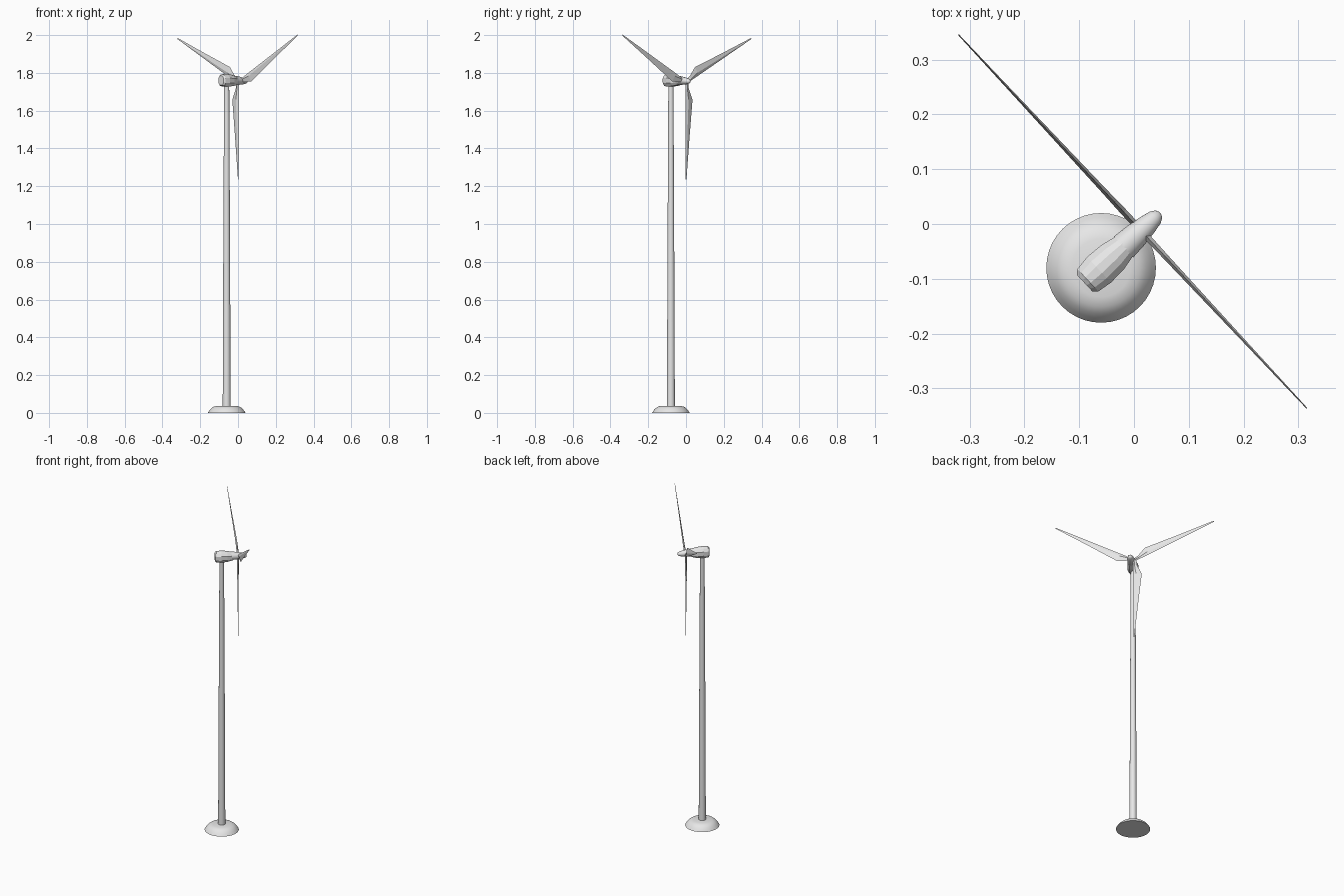
import bpy, bmesh, math
from mathutils import Vector, Matrix

if "Cube" in bpy.data.objects:
    bpy.data.objects.remove(bpy.data.objects["Cube"])

mat = bpy.data.materials.new("light_grey")
mat.diffuse_color = (0.8, 0.8, 0.8, 1)
mat.use_nodes = True
mat.node_tree.nodes["Principled BSDF"].inputs["Base Color"].default_value = mat.diffuse_color

TOWER = Vector((-0.06, -0.08, 0))
YAW = math.radians(43)
T = Vector((math.cos(YAW), math.sin(YAW), 0))      # along the nacelle, towards the rotor
U = Vector((math.sin(YAW), -math.cos(YAW), 0))     # across the nacelle
Z = Vector((0, 0, 1))


def loft(name, rings, smooth=None):
    """Skin a list of equal-length point rings, closing both ends."""
    bm = bmesh.new()
    vs = [[bm.verts.new(p) for p in r] for r in rings]
    n = len(rings[0])
    for a, b in zip(vs, vs[1:]):
        for i in range(n):
            bm.faces.new((a[i], a[(i + 1) % n], b[(i + 1) % n], b[i]))
    bm.faces.new(vs[0])
    bm.faces.new(vs[-1])
    bmesh.ops.recalc_face_normals(bm, faces=bm.faces)
    me = bpy.data.meshes.new(name)
    bm.to_mesh(me)
    bm.free()
    me.materials.append(mat)
    ob = bpy.data.objects.new(name, me)
    bpy.context.collection.objects.link(ob)
    if smooth:
        bpy.ops.object.select_all(action='DESELECT')
        ob.select_set(True)
        bpy.context.view_layer.objects.active = ob
        bpy.ops.object.shade_smooth_by_angle(angle=math.radians(smooth))
    return ob


def circle(c, a, b, ra, rb, n):
    return [c + a * ra * math.cos(2 * math.pi * i / n) + b * rb * math.sin(2 * math.pi * i / n)
            for i in range(n)]


X, Y = Vector((1, 0, 0)), Vector((0, 1, 0))

# domed foundation
loft("foundation", [circle(TOWER + Z * z, X, Y, r, r, 40) for r, z in
                    ((0.1, 0), (0.092, 0.012), (0.083, 0.023), (0.071, 0.032), (0.053, 0.037))], 40)

# tapered tower
loft("tower", [circle(TOWER + Z * z, X, Y, r, r, 24) for r, z in
               ((0.021, 0.03), (0.0185, 0.7), (0.016, 1.25), (0.0135, 1.745))], 30)

# nacelle: faceted box with chamfered corners (t, half width, low z, high z)
SECTION = ((1, -0.45), (1, 0.35), (0.65, 0.82), (0.25, 1), (-0.25, 1), (-0.65, 0.82),
           (-1, 0.35), (-1, -0.45), (-0.6, -1), (0.6, -1))
rings = []
for t, w, lo, hi in ((-0.041, 0.021, 1.737, 1.785), (-0.033, 0.028, 1.730, 1.792),
                     (-0.005, 0.032, 1.728, 1.794), (0.030, 0.030, 1.730, 1.790),
                     (0.066, 0.022, 1.737, 1.782)):
    c = TOWER + T * t + Z * (lo + hi) / 2
    rings.append([c + U * w * a + Z * (hi - lo) / 2 * b for a, b in SECTION])
loft("nacelle", rings)

# spinner: blunt cone in front of the nacelle
loft("spinner", [circle(TOWER + T * t + Z * z, U, Z, r, r * 0.95, 20) for t, r, z in
                 ((0.056, 0.026, 1.760), (0.085, 0.0235, 1.759), (0.115, 0.019, 1.757),
                  (0.135, 0.0145, 1.756), (0.144, 0.009, 1.755), (0.147, 0.003, 1.755))], 40)

# three blades: angle in the rotor plane, length
HUB = Vector((0, 0.002, 1.75))
STATIONS = ((0.0, -0.012, 0.006, 0.006), (0.035, -0.018, 0.006, 0.006),
            (0.092, -0.045, 0.006, 0.005), (0.30, -0.024, 0.004, 0.003),
            (1.0, -0.004, 0.002, 0.001))           # radius, trailing, leading, half thickness
for i, (deg, length) in enumerate(((153.8, 0.523), (28.5, 0.525), (-89.6, 0.515))):
    a = math.radians(deg)
    along = U * math.cos(a) + Z * math.sin(a)
    lead = -U * math.sin(a) + Z * math.cos(a)
    rings = []
    for r, tr, le, h in STATIONS:
        c = HUB + along * min(r, length)
        mid = tr + (le - tr) * 0.65
        rings.append([c + lead * le, c + lead * mid + T * h, c + lead * tr, c + lead * mid - T * h])
    loft("blade_%d" % (i + 1), rings)
